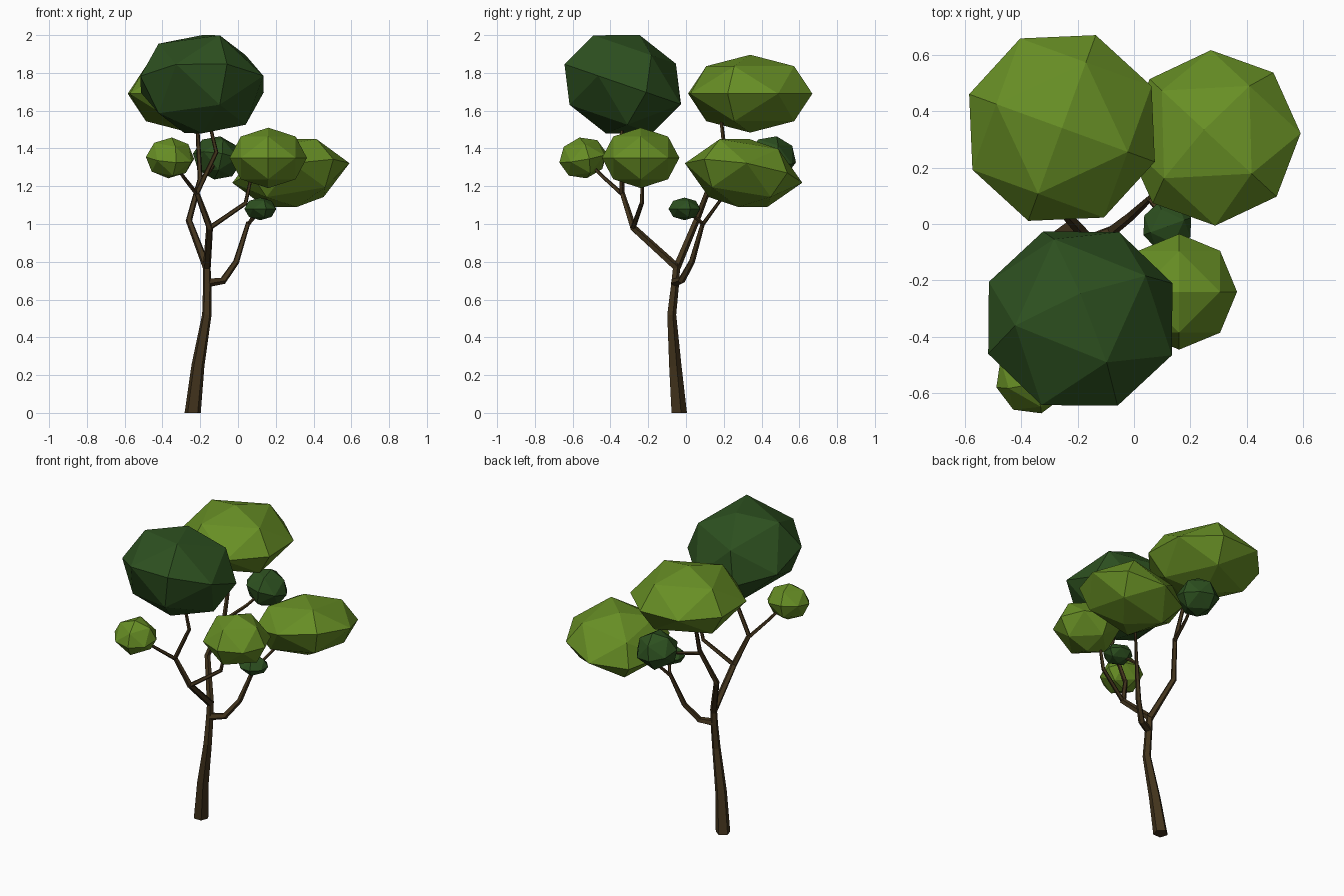
import bpy, bmesh
from math import cos, sin, pi, radians
from mathutils import Vector, Matrix, Euler
from itertools import product

if "Cube" in bpy.data.objects:
    bpy.data.objects.remove(bpy.data.objects["Cube"])


def material(name, rgb):
    m = bpy.data.materials.new(name)
    m.diffuse_color = (*rgb, 1)
    m.use_nodes = True
    m.node_tree.nodes["Principled BSDF"].inputs["Base Color"].default_value = m.diffuse_color
    return m


BARK = material("bark", (0.055, 0.034, 0.012))
LIGHT = material("light_leaves", (0.135, 0.27, 0.018))
DARK = material("dark_leaves", (0.026, 0.08, 0.014))


def finish(name, bm, mat):
    bmesh.ops.recalc_face_normals(bm, faces=bm.faces)
    me = bpy.data.meshes.new(name)
    bm.to_mesh(me)
    bm.free()
    me.materials.append(mat)
    ob = bpy.data.objects.new(name, me)
    bpy.context.collection.objects.link(ob)


def limb(name, path, radii, flat_start=False, sides=5):
    """Tapered low-poly tube through the path points."""
    bm = bmesh.new()
    pts = [Vector(p) for p in path]
    up = Vector((0, 0, 1))
    rings = []
    for i, p in enumerate(pts):
        a, b = pts[max(i - 1, 0)], pts[min(i + 1, len(pts) - 1)]
        d = up if flat_start and i == 0 else (b - a).normalized()
        q = up.rotation_difference(d)
        ring = []
        for k in range(sides):
            t = 2 * pi * k / sides + pi / 2
            ring.append(bm.verts.new(p + q @ Vector((cos(t), sin(t), 0)) * radii[i]))
        rings.append(ring)
    for r, s in zip(rings, rings[1:]):
        for k in range(sides):
            n = (k + 1) % sides
            bm.faces.new((r[k], r[n], s[n], s[k]))
    bm.faces.new(rings[0])
    bm.faces.new(rings[-1])
    finish(name, bm, BARK)


def leaves(name, centre, r, rz, spin, mat, tilt=(0, 0)):
    """Flattened once-subdivided octahedron, 32 faces."""
    bm = bmesh.new()
    m = (Matrix.Translation(centre)
         @ Euler((radians(tilt[0]), radians(tilt[1]), 0)).to_matrix().to_4x4()
         @ Matrix.Diagonal((r, r, rz, 1)) @ Matrix.Rotation(radians(spin), 4, 'Z'))
    for c in product((-1, 0, 1), repeat=3):
        if sum(map(abs, c)) in (1, 2):
            bm.verts.new(m @ Vector(c).normalized())
    bmesh.ops.convex_hull(bm, input=bm.verts)
    finish(name, bm, mat)


# Trunk
limb("trunk", [(-.24, -.04, 0), (-.212, -.06, .25), (-.165, -.078, .52),
               (-.163, -.06, .68), (-.165, -.05, .79)],
     [.045, .036, .026, .023, .02], True)

# Low right branch and its twigs
limb("right_branch", [(-.16, -.06, .69), (-.08, -.025, .70), (-.01, .03, .80), (.055, .09, 1.01)],
     [.024, .02, .017, .012])
limb("right_twig", [(.055, .09, 1.0), (.13, .17, 1.11), (.2, .24, 1.2)], [.011, .009, .007])
limb("small_right_twig", [(.055, .09, 1.0), (.1, .03, 1.05), (.12, 0, 1.08)], [.011, .009, .007])

# Front branch, forking three ways
limb("front_branch", [(-.165, -.05, .77), (-.15, -.28, .98), (-.22, -.34, 1.17)],
     [.022, .019, .014])
limb("front_right_twig", [(-.15, -.28, .98), (.04, -.235, 1.11), (.07, -.23, 1.25)],
     [.014, .012, .009])
limb("front_left_twig", [(-.22, -.34, 1.16), (-.29, -.44, 1.25), (-.35, -.53, 1.34)],
     [.012, .01, .007])
limb("front_top_twig", [(-.22, -.34, 1.16), (-.115, -.34, 1.38), (-.15, -.34, 1.53)],
     [.014, .012, .009])

# Back branch, forking two ways
limb("back_branch", [(-.165, -.05, .77), (-.26, .055, 1.02), (-.2, .14, 1.24)],
     [.022, .018, .014])
limb("back_top_twig", [(-.2, .14, 1.23), (-.21, .2, 1.42), (-.22, .18, 1.6)],
     [.014, .012, .009])
limb("back_right_twig", [(-.2, .14, 1.23), (-.15, .3, 1.28), (-.11, .42, 1.34)],
     [.012, .01, .007])

# Light foliage
leaves("back_top_leaves", (-.255, .34, 1.69), .35, .206, -20, LIGHT)
leaves("right_leaves", (.28, .305, 1.27), .315, .185, 48, LIGHT, (-9, -10))
leaves("front_right_leaves", (.16, -.24, 1.35), .205, .16, 0, LIGHT)
leaves("front_left_leaves", (-.36, -.545, 1.35), .132, .11, 15, LIGHT, (10, 5))

# Dark foliage
leaves("front_top_leaves", (-.19, -.335, 1.74), .352, .275, 22, DARK, (-19, 0))
leaves("back_small_leaves", (-.11, .455, 1.35), .132, .118, 10, DARK, (-12, 8))
leaves("low_small_leaves", (.118, -.008, 1.08), .09, .06, 20, DARK)
